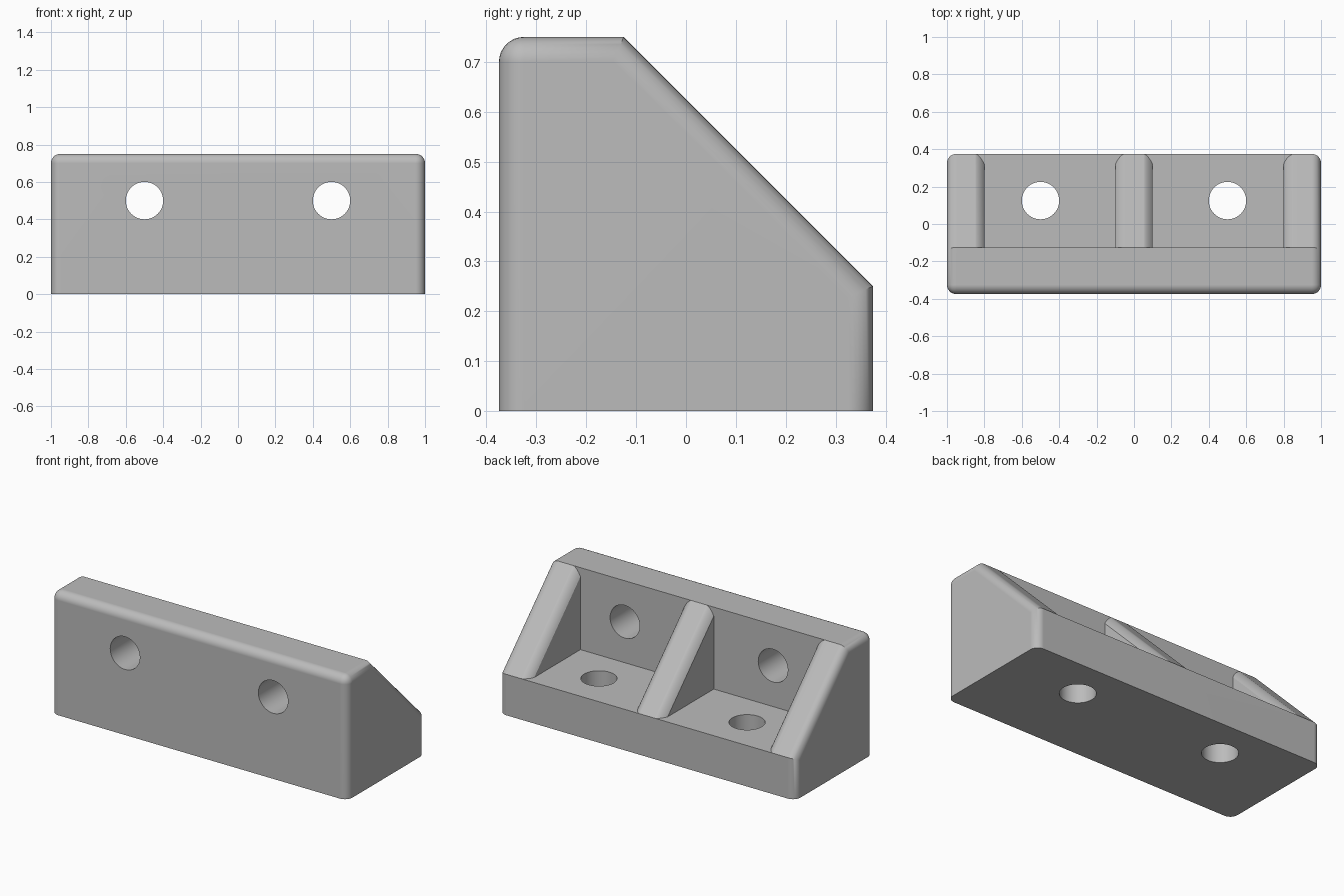
import bpy, bmesh, math

cube = bpy.data.objects.get("Cube")
if cube:
    bpy.data.objects.remove(cube, do_unlink=True)

RADIUS = 0.05
STATIONS = [-1, -0.8, -0.1, 0.1, 0.8, 1]   # rib and pocket limits along x
# Side profile: (y, z)
PROFILE = {"wall_foot": (-0.375, 0), "wall_top": (-0.375, 0.75),
           "slope_top": (-0.125, 0.75), "inner": (-0.125, 0.25),
           "slope_end": (0.375, 0.25), "base_end": (0.375, 0)}

grey = bpy.data.materials.new("grey plastic")
grey.use_nodes = True
color = (0.5, 0.5, 0.5, 1)
grey.diffuse_color = color
grey.node_tree.nodes["Principled BSDF"].inputs["Base Color"].default_value = color

# Bracket: L-shaped wall and base with three sloping ribs
bm = bmesh.new()
rings = [{k: bm.verts.new((x, y, z)) for k, (y, z) in PROFILE.items()} for x in STATIONS]
outer = ["wall_foot", "wall_top", "slope_top", "slope_end", "base_end"]


def strip(a, b, names):
    for p, q in zip(names, names[1:]):
        bm.faces.new((a[p], a[q], b[q], b[p]))


for i, (a, b) in enumerate(zip(rings, rings[1:])):
    strip(a, b, ["slope_end", "base_end", "wall_foot", "wall_top", "slope_top"])
    pocket = i % 2 == 1
    strip(a, b, ["slope_top", "inner", "slope_end"] if pocket else ["slope_top", "slope_end"])
for ring in (rings[0], rings[-1]):
    bm.faces.new([ring[k] for k in outer])
for ring in rings[1:-1]:
    bm.faces.new([ring[k] for k in ("slope_top", "inner", "slope_end")])
loose = [v for v in bm.verts if not v.link_edges]
bmesh.ops.delete(bm, geom=loose + [r["inner"] for r in (rings[0], rings[-1]) if r["inner"].is_valid
                                   and r["inner"] not in loose], context="VERTS")
bmesh.ops.recalc_face_normals(bm, faces=bm.faces)
bmesh.ops.dissolve_limit(bm, angle_limit=0.02, verts=bm.verts, edges=bm.edges)

# Round every square outside edge except those on the underside
square = [e for e in bm.edges if len(e.link_faces) == 2
          and e.calc_face_angle_signed() > 1.2
          and max(v.co.z for v in e.verts) > 0.01]
bmesh.ops.bevel(bm, geom=square, offset=RADIUS, offset_type="OFFSET", segments=8,
                profile=0.5, affect="EDGES", clamp_overlap=True)
mesh = bpy.data.meshes.new("bracket")
bm.to_mesh(mesh)
bm.free()
mesh.materials.append(grey)
bracket = bpy.data.objects.new("bracket", mesh)
bpy.context.collection.objects.link(bracket)


# Screw holes through the wall and the base of each pocket
def drill(name, location, rotation):
    bpy.ops.mesh.primitive_cylinder_add(vertices=48, radius=0.1, depth=0.4,
                                        location=location, rotation=rotation)
    cutter = bpy.context.object
    cutter.name = name
    cutter.hide_render = True
    cutter.data.materials.append(grey)
    bpy.context.view_layer.objects.active = bracket
    mod = bracket.modifiers.new(name, "BOOLEAN")
    mod.operation = "DIFFERENCE"
    mod.solver = "EXACT"
    mod.object = cutter
    bpy.ops.object.modifier_apply(modifier=mod.name)
    bpy.data.objects.remove(cutter, do_unlink=True)


for x in (-0.5, 0.5):
    drill("wall_hole", (x, -0.25, 0.5), (math.pi / 2, 0, 0))
    drill("base_hole", (x, 0.125, 0.125), (0, 0, 0))

bpy.ops.object.select_all(action="DESELECT")
bracket.select_set(True)
bpy.context.view_layer.objects.active = bracket
bpy.ops.object.shade_smooth_by_angle(angle=math.radians(30))
weighted = bracket.modifiers.new("even_shading", "WEIGHTED_NORMAL")
weighted.keep_sharp = True
